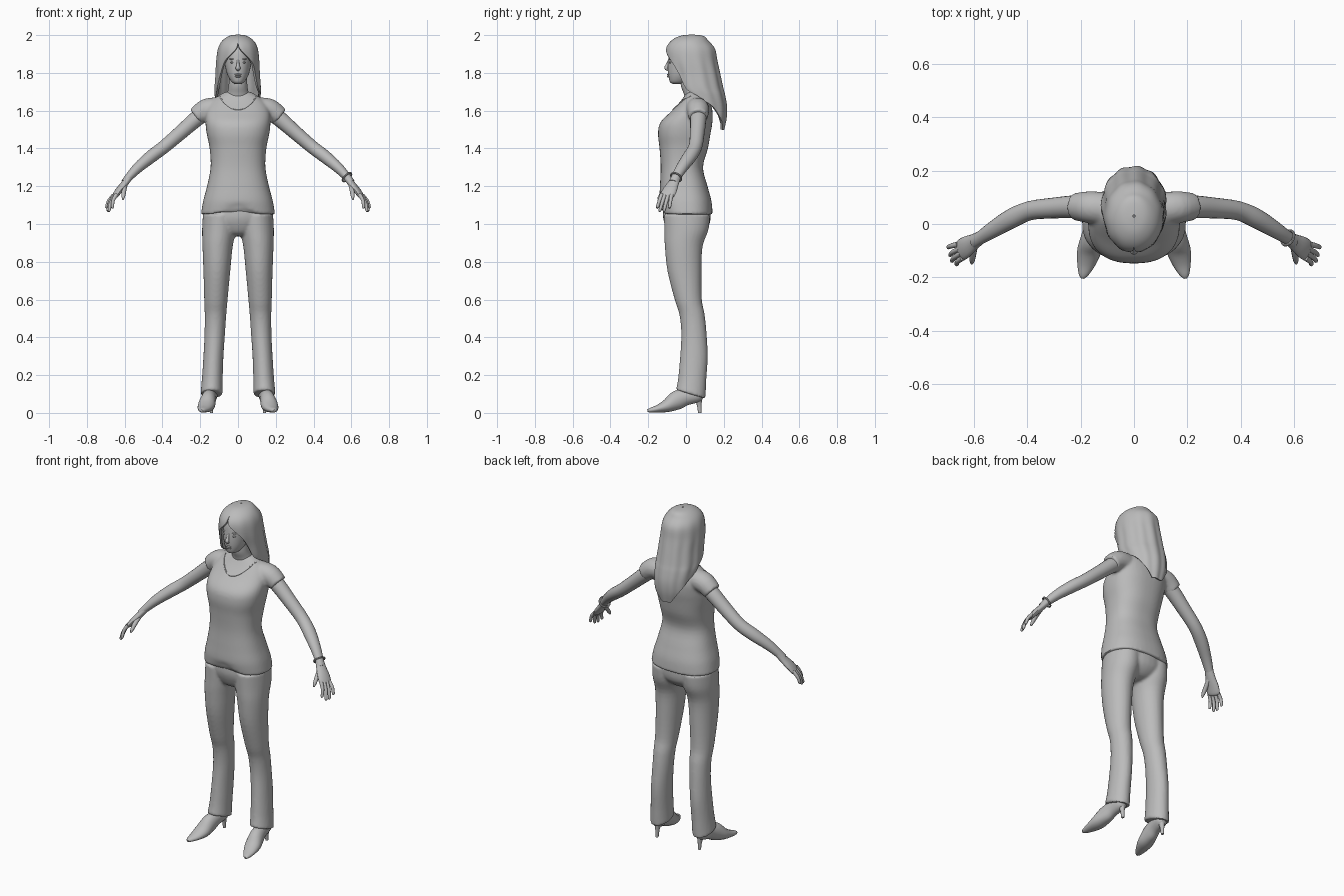
import bpy, bmesh, math
from mathutils import Vector
from mathutils.bvhtree import BVHTree

if "Cube" in bpy.data.objects:
    bpy.data.objects.remove(bpy.data.objects["Cube"], do_unlink=True)

grey = bpy.data.materials.new("plain_grey")
grey.use_nodes = True
grey.diffuse_color = (0.5, 0.5, 0.5, 1)
grey.node_tree.nodes["Principled BSDF"].inputs["Base Color"].default_value = (0.5, 0.5, 0.5, 1)

X, Y, Z = Vector((1, 0, 0)), Vector((0, 1, 0)), Vector((0, 0, 1))


def smooth_rows(rows, steps=4):
    """Catmull-Rom interpolation through rows of numbers."""
    out = []
    for i in range(len(rows) - 1):
        quad = rows[max(i - 1, 0)], rows[i], rows[i + 1], rows[min(i + 2, len(rows) - 1)]
        for k in range(steps):
            t = k / steps
            out.append([b + t / 2 * (c - a + t * (2*a - 5*b + 4*c - d + t * (3*b - a - 3*c + d)))
                        for a, b, c, d in zip(*quad)])
    return out + [list(rows[-1])]


def skin_rings(bm, rings, closed=True):
    """Join successive rings of points with quads."""
    rings = [[bm.verts.new(p) for p in ring] for ring in rings]
    n = len(rings[0])
    for a, b in zip(rings, rings[1:]):
        for j in range(n if closed else n - 1):
            k = (j + 1) % n
            bm.faces.new((a[j], a[k], b[k], b[j]))
    if closed:
        bm.faces.new(rings[0])
        bm.faces.new(rings[-1])


def loop(centre, u, v, power, n):
    """Superellipse ring spanned by two half axes."""
    pts = []
    for j in range(n):
        c, s = math.cos(math.tau * j / n), math.sin(math.tau * j / n)
        pts.append(centre + u * math.copysign(abs(c) ** (2 / power), c)
                   + v * math.copysign(abs(s) ** (2 / power), s))
    return pts


def tower(bm, rows, side=1, power=2.0, n=32):
    """Level rings, each row: z, x, y, half width, half depth."""
    skin_rings(bm, [loop(Vector((x * side, y, z)), X * rx, Y * ry, power, n)
                    for z, x, y, rx, ry in smooth_rows(rows)])


def tube(bm, rows, side=1, across=Y, n=16):
    """Rings square to a path, each row: x, y, z, half width, half thickness."""
    rows = smooth_rows(rows)
    pts = [Vector((r[0] * side, r[1], r[2])) for r in rows]
    across = Vector((across.x * side, across.y, across.z))
    rings = []
    for i, (p, r) in enumerate(zip(pts, rows)):
        t = (pts[min(i + 1, len(pts) - 1)] - pts[max(i - 1, 0)]).normalized()
        u = (across - t * across.dot(t)).normalized()
        rings.append(loop(p, u * r[3], t.cross(u) * r[4], 2, n))
    skin_rings(bm, rings)


def finish(name, bm, fuse=0.0, thick=0.0):
    """Turn a bmesh into a shaded object, optionally fused or thickened."""
    bmesh.ops.remove_doubles(bm, verts=bm.verts, dist=0.0002)
    bmesh.ops.recalc_face_normals(bm, faces=bm.faces)
    mesh = bpy.data.meshes.new(name)
    bm.to_mesh(mesh)
    bm.free()
    ob = bpy.data.objects.new(name, mesh)
    bpy.context.collection.objects.link(ob)
    mesh.materials.append(grey)
    bpy.ops.object.select_all(action='DESELECT')
    ob.select_set(True)
    bpy.context.view_layer.objects.active = ob
    if fuse:
        remesh = ob.modifiers.new("fuse", 'REMESH')
        remesh.mode, remesh.voxel_size = 'VOXEL', fuse
        relax = ob.modifiers.new("relax", 'SMOOTH')
        relax.factor, relax.iterations = 0.5, 4
    if thick:
        shell = ob.modifiers.new("shell", 'SOLIDIFY')
        shell.thickness, shell.offset = thick, 0
    if ob.modifiers:
        bpy.ops.object.convert(target='MESH')
    bpy.ops.object.shade_smooth_by_angle(angle=math.radians(45))
    return ob


def ball(name, centre, size):
    bm = bmesh.new()
    bmesh.ops.create_uvsphere(bm, u_segments=16, v_segments=10, radius=1)
    for v in bm.verts:
        v.co = Vector(centre) + Vector(a * b for a, b in zip(v.co, size))
    return finish(name, bm)


# Shirt: torso and short sleeves fused, with a wavy front hem
bm = bmesh.new()
tower(bm, [(1.05, 0, .005, .196, .136), (1.12, 0, -.003, .185, .138), (1.2, 0, -.012, .164, .126),
           (1.3, 0, -.022, .145, .112), (1.4, 0, -.012, .15, .128), (1.48, 0, -.009, .166, .139),
           (1.54, 0, .003, .172, .137), (1.6, 0, .033, .168, .107), (1.65, 0, .048, .14, .077),
           (1.69, 0, .052, .085, .052), (1.7, 0, .052, .06, .042)], power=2.4, n=48)
for v in bm.verts:
    if v.co.z < 1.12 and v.co.y < 0:
        v.co.z += 0.045 * math.exp(-(v.co.x / .08) ** 2) * (1.12 - v.co.z) / .07
for side in (1, -1):
    tube(bm, [(.09, .055, 1.61, .062, .06), (.165, .063, 1.606, .06, .058),
              (.222, .065, 1.567, .051, .05)], side, n=24)
shirt = finish("shirt", bm, fuse=.008)

# Neckline: thin trim laid on the chest
tree = BVHTree.FromObject(shirt, bpy.context.evaluated_depsgraph_get())
trim = []
for i in range(-8, 9):
    x, z = .1 * i / 8, 1.605 + .072 * (i / 8) ** 2
    hit = tree.ray_cast(Vector((x, -1, z)), Y)[0]
    if hit:
        trim.append((*hit, .004, .003))
bm = bmesh.new()
tube(bm, trim, across=Z, n=8)
finish("neckline", bm)

# Trousers: hips and legs fused, cuffs longer at the back
bm = bmesh.new()
tower(bm, [(1.11, 0, .003, .172, .12), (1.04, 0, .004, .184, .126), (.99, 0, .006, .165, .115),
           (.95, 0, 0, .1, .085), (.935, 0, 0, .05, .045)])
for side in (1, -1):
    tower(bm, [(1.05, .096, .005, .09, .122), (.97, .1, .002, .09, .117), (.88, .108, -.012, .08, .1),
               (.75, .112, -.008, .071, .09), (.6, .117, .012, .062, .072), (.52, .119, .032, .057, .067),
               (.42, .123, .042, .054, .067), (.3, .13, .042, .053, .073), (.18, .136, .033, .055, .075),
               (.1, .14, .025, .059, .078)], side)
for v in bm.verts:
    if v.co.z < .18:
        v.co.z -= (v.co.y - .02) * .3 * (.18 - v.co.z) / .08
finish("trousers", bm, fuse=.008)

for side, word in ((1, "left"), (-1, "right")):
    # Shoe with pointed toe and slim heel
    bm = bmesh.new()
    tube(bm, [(.138, .088, .1, .014, .022), (.142, .065, .097, .034, .04), (.15, 0, .085, .036, .045),
              (.158, -.05, .066, .041, .05), (.168, -.1, .038, .045, .035), (.18, -.15, .022, .034, .02),
              (.19, -.19, .014, .018, .012), (.192, -.204, .011, .006, .006)], side, across=X)
    for v in bm.verts:
        v.co.z = max(v.co.z, .002)
    finish(word + "_shoe", bm)
    bm = bmesh.new()
    tower(bm, [(.085, .141, .06, .026, .026), (.05, .141, .069, .013, .014),
               (0, .141, .073, .008, .009)], side, n=12)
    finish(word + "_heel", bm)

    # Bare arm from sleeve to wrist
    bm = bmesh.new()
    tube(bm, [(.17, .065, 1.592, .044, .043), (.22, .065, 1.557, .043, .042), (.3, .06, 1.487, .039, .038),
              (.39, .05, 1.41, .036, .035), (.46, .02, 1.357, .037, .034), (.53, -.022, 1.298, .031, .028),
              (.58, -.054, 1.245, .025, .021), (.6, -.065, 1.22, .026, .019)], side, n=20)
    finish(word + "_arm", bm)

    # Hand: flat palm, four tapered fingers and a thumb
    bm = bmesh.new()
    fan = Vector((.3, -.95, .1)).normalized()
    tube(bm, [(.575, -.05, 1.25, .024, .02), (.6, -.067, 1.215, .03, .018), (.63, -.086, 1.178, .039, .017),
              (.65, -.1, 1.15, .038, .014), (.656, -.104, 1.142, .024, .008)], side,
         across=Vector((-fan.x, fan.y, fan.z)))
    tips = [(.667, -.153, 1.083), (.685, -.14, 1.066), (.692, -.118, 1.066), (.699, -.088, 1.083)]
    for i, tip in enumerate(tips):
        root = Vector((.651, -.102, 1.155)) + Vector((-fan.x, fan.y, fan.z)) * (.027 - .018 * i)
        tip = Vector(tip)
        middle = root.lerp(tip, .5) + Vector((.006, 0, .004))
        tube(bm, [(*root, .011, .011), (*middle, .0095, .0095), (*root.lerp(tip, .92), .008, .008),
                  (*tip, .003, .003)], side, n=10)
    tube(bm, [(.598, -.075, 1.21, .014, .014), (.604, -.11, 1.178, .013, .012),
              (.607, -.137, 1.148, .01, .01), (.609, -.149, 1.13, .004, .004)], side, across=X, n=10)
    finish(word + "_hand", bm)

# Bracelet on the left wrist
bpy.ops.mesh.primitive_torus_add(major_segments=24, minor_segments=8, major_radius=.03,
                                 minor_radius=.005, location=(.577, -.052, 1.248))
bracelet = bpy.context.object
bracelet.name = "bracelet"
bracelet.rotation_euler = Vector((.6, -.38, -.62)).to_track_quat('Z', 'Y').to_euler()
bracelet.data.materials.append(grey)
bpy.ops.object.shade_smooth_by_angle()

# Neck and head
bm = bmesh.new()
tower(bm, [(1.64, 0, .05, .075, .05), (1.69, 0, .04, .058, .052), (1.74, 0, .022, .049, .05),
           (1.82, 0, .025, .048, .05)])
finish("neck", bm)
bm = bmesh.new()
tower(bm, [(1.742, 0, -.045, .016, .026), (1.752, 0, -.04, .034, .045), (1.785, 0, -.02, .054, .073),
           (1.825, 0, 0, .066, .096), (1.87, 0, .015, .073, .109), (1.92, 0, .02, .072, .106),
           (1.96, 0, .025, .055, .082), (1.98, 0, .03, .025, .04)], power=2.15)
finish("head", bm)

# Face: nose, lips, eyes and brows
bm = bmesh.new()
tube(bm, [(0, -.09, 1.868, .006, .005), (0, -.099, 1.842, .008, .008), (0, -.105, 1.825, .013, .01),
          (0, -.094, 1.814, .008, .004)], across=X)
finish("nose", bm)
ball("upper_lip", (0, -.093, 1.791), (.02, .008, .005))
ball("lower_lip", (0, -.091, 1.781), (.016, .009, .006))
for side, word in ((1, "left"), (-1, "right")):
    ball(word + "_eye", (.03 * side, -.083, 1.855), (.013, .007, .005))
    ball(word + "_brow", (.031 * side, -.084, 1.873), (.017, .006, .004))

# Hair: open-fronted shell; row: z, y, half width, half depth, opening angle
rows = [(1.997, .03, .004, .004, .0), (1.99, .03, .045, .06, .0), (1.965, .02, .08, .095, .0),
        (1.925, .024, .1, .124, .1), (1.86, .03, .108, .13, .68), (1.79, .045, .111, .13, .92),
        (1.72, .06, .116, .13, 1.1), (1.68, .08, .115, .12, 1.4), (1.62, .1, .108, .11, 1.95),
        (1.56, .11, .1, .098, 2.35), (1.5, .11, .08, .085, 2.75)]
bm = bmesh.new()
rings = []
for z, y, rx, ry, gap in smooth_rows(rows):
    ring = []
    gap = max(gap, 0)
    for j in range(65):
        a = gap + (math.tau - 2 * gap) * j / 64
        lock = 1 + .022 * math.sin(11 * a) * min(1, max(0, (1.97 - z) / .15))
        ring.append((rx * lock * math.sin(a), y - ry * lock * math.cos(a), z))
    rings.append(ring)
skin_rings(bm, rings, closed=False)
finish("hair", bm, thick=.012)
